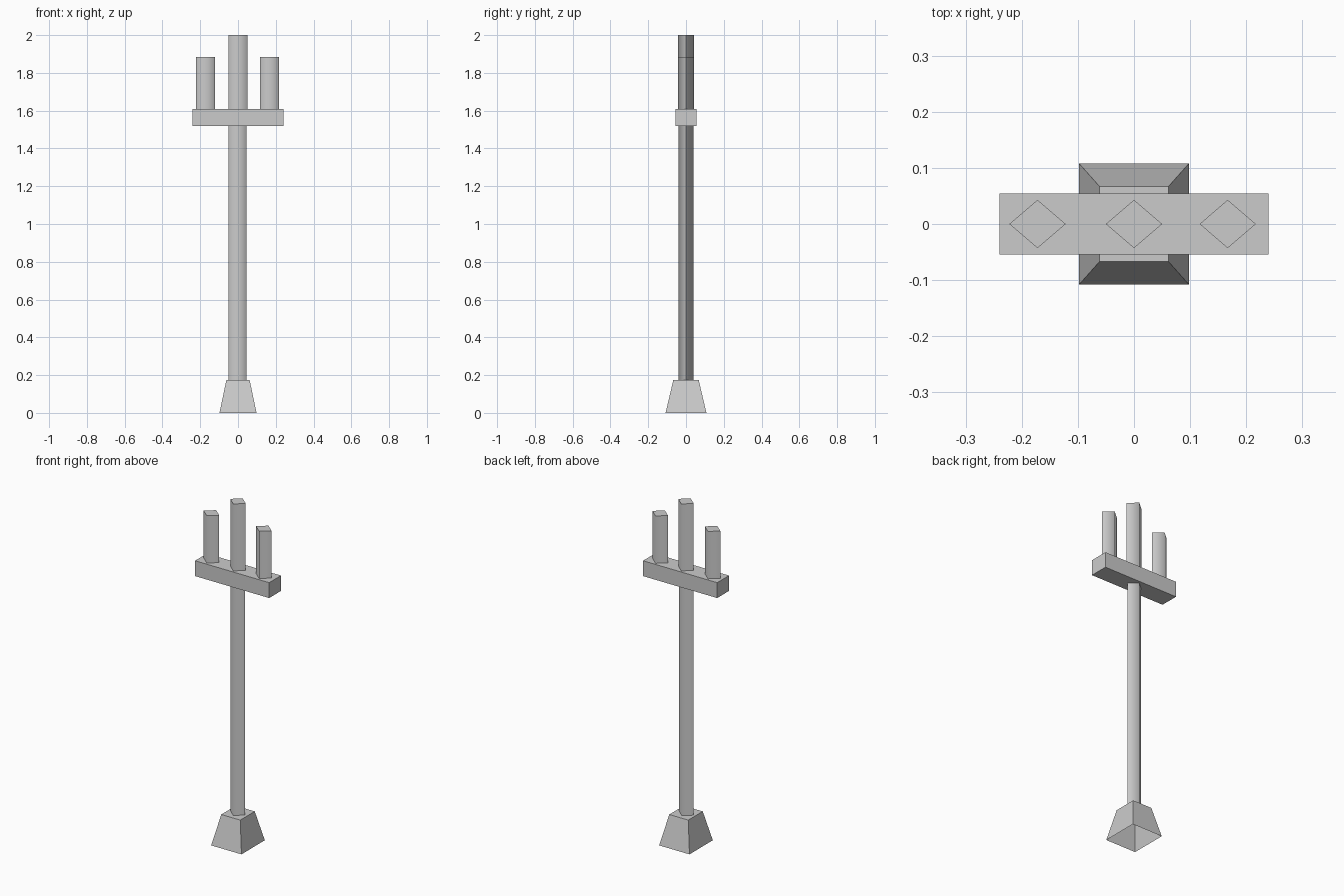
import bpy, bmesh, math

if "Cube" in bpy.data.objects:
    bpy.data.objects.remove(bpy.data.objects["Cube"])

grey = bpy.data.materials.new("plain_grey")
grey.diffuse_color = (0.6, 0.6, 0.6, 1)
grey.use_nodes = True
grey.node_tree.nodes["Principled BSDF"].inputs["Base Color"].default_value = grey.diffuse_color


def prism(name, bottom, top, z0, z1, open_bottom=False, smooth=False):
    """Four-sided solid between two outlines of (x, y) points."""
    bm = bmesh.new()
    lo = [bm.verts.new((x, y, z0)) for x, y in bottom]
    hi = [bm.verts.new((x, y, z1)) for x, y in top]
    for i in range(4):
        j = (i + 1) % 4
        bm.faces.new((lo[i], lo[j], hi[j], hi[i]))
    bm.faces.new(hi)
    if not open_bottom:
        bm.faces.new(lo[::-1])
    mesh = bpy.data.meshes.new(name)
    bm.to_mesh(mesh)
    bm.free()
    mesh.materials.append(grey)
    if smooth:
        # soft front and back edges, crisp side edges
        mesh.shade_smooth()
        mesh.set_sharp_from_angle(angle=math.radians(85))
    obj = bpy.data.objects.new(name, mesh)
    bpy.context.collection.objects.link(obj)
    return obj


def rect(rx, ry):
    return [(-rx, -ry), (rx, -ry), (rx, ry), (-rx, ry)]


def diamond(cx, rx, ry):
    return [(cx, -ry), (cx + rx, 0), (cx, ry), (cx - rx, 0)]


def post(name, cx, rx, ry, z0, z1):
    outline = diamond(cx, rx, ry)
    prism(name, outline, outline, z0, z1, smooth=True)


# Tapered hollow foot
prism("foot", rect(0.098, 0.108), rect(0.0615, 0.067), 0, 0.175, open_bottom=True)

# Long pole
post("pole", -0.002, 0.047, 0.041, 0.175, 1.518)

# Crossbar
bar = rect(0.24, 0.0545)
prism("crossbar", bar, bar, 1.518, 1.608)

# Three upright posts on the crossbar
for name, cx, top in (("left_post", -0.172, 1.885),
                      ("middle_post", 0.0, 2.0),
                      ("right_post", 0.167, 1.885)):
    post(name, cx, 0.05, 0.043, 1.608, top)
